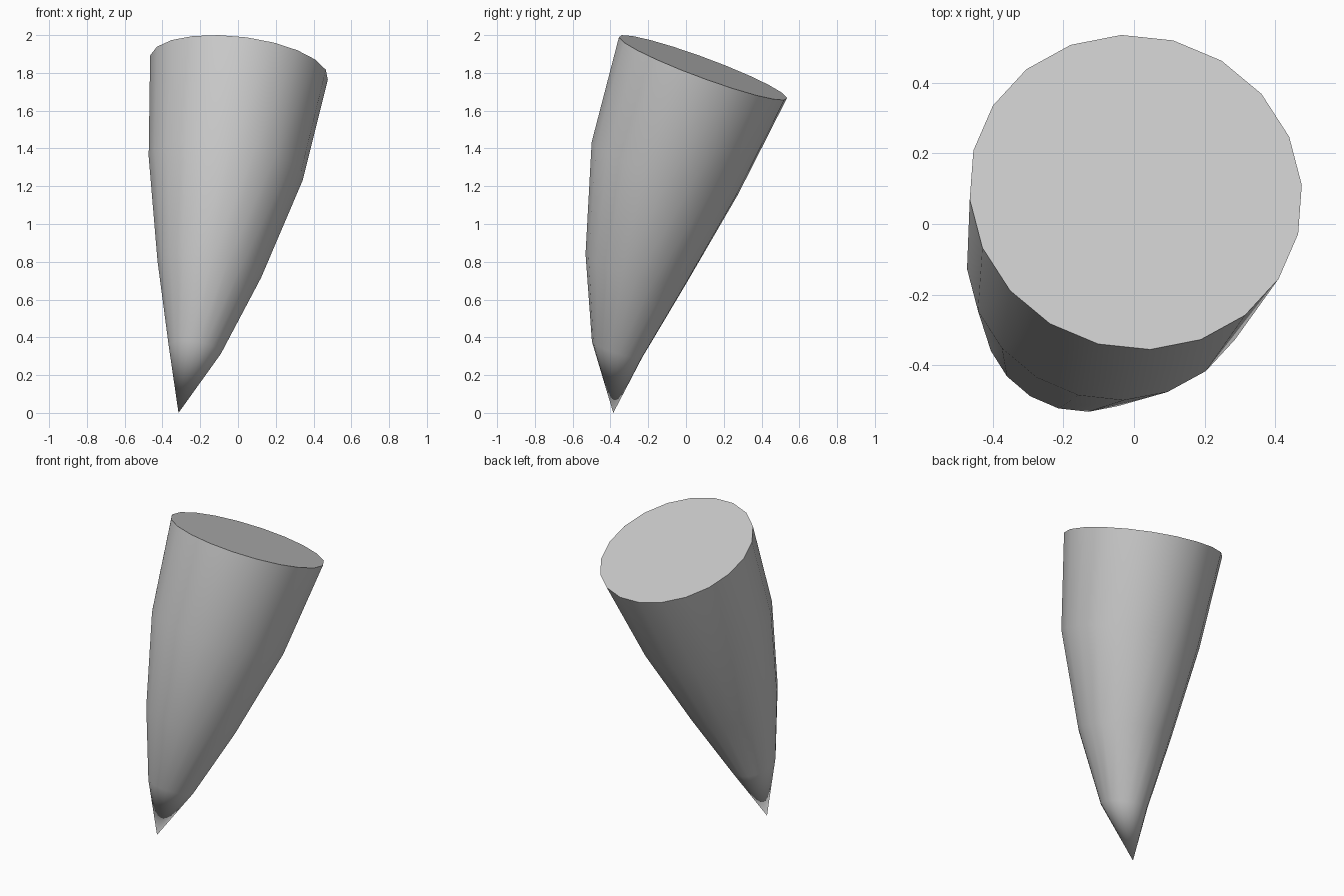
import bpy, bmesh, math
from mathutils import Vector

if "Cube" in bpy.data.objects:
    bpy.data.objects.remove(bpy.data.objects["Cube"])

SIDES = 20
PHASE = math.radians(5)
TIP = Vector((-0.315, -0.385, 0.0))
# cross-sections along the bent axis: centre, radius, facing direction
RINGS = [
    ((-0.229, -0.365, 0.335), 0.140, (0.14, 0.31, 0.94)),
    ((-0.152, -0.267, 0.760), 0.278, (0.14, 0.30, 0.94)),
    ((-0.065, -0.112, 1.295), 0.413, (0.13, 0.345, 0.93)),
    ((0.005, 0.090, 1.828), 0.475, (0.112, 0.345, 0.932)),
]


def add_ring(bm, centre, radius, normal):
    n = Vector(normal).normalized()
    u = (Vector((1, 0, 0)) - n * n.x).normalized()
    v = n.cross(u)
    angles = [PHASE + 2 * math.pi * i / SIDES for i in range(SIDES)]
    return [bm.verts.new(Vector(centre) + radius * (math.cos(a) * u + math.sin(a) * v))
            for a in angles]


# curved horn: pointed tip, widening rings, flat slanted cap
bm = bmesh.new()
tip = bm.verts.new(TIP)
rings = [add_ring(bm, *r) for r in RINGS]
for i in range(SIDES):
    j = (i + 1) % SIDES
    bm.faces.new((tip, rings[0][j], rings[0][i]))
    for low, high in zip(rings, rings[1:]):
        bm.faces.new((low[i], low[j], high[j], high[i]))
bm.faces.new(rings[-1])
bmesh.ops.recalc_face_normals(bm, faces=bm.faces[:])

mesh = bpy.data.meshes.new("horn")
bm.to_mesh(mesh)
bm.free()
horn = bpy.data.objects.new("horn", mesh)
bpy.context.collection.objects.link(horn)

# smooth sides, sharp rim
bpy.context.view_layer.objects.active = horn
horn.select_set(True)
bpy.ops.object.shade_smooth_by_angle(angle=math.radians(40))
